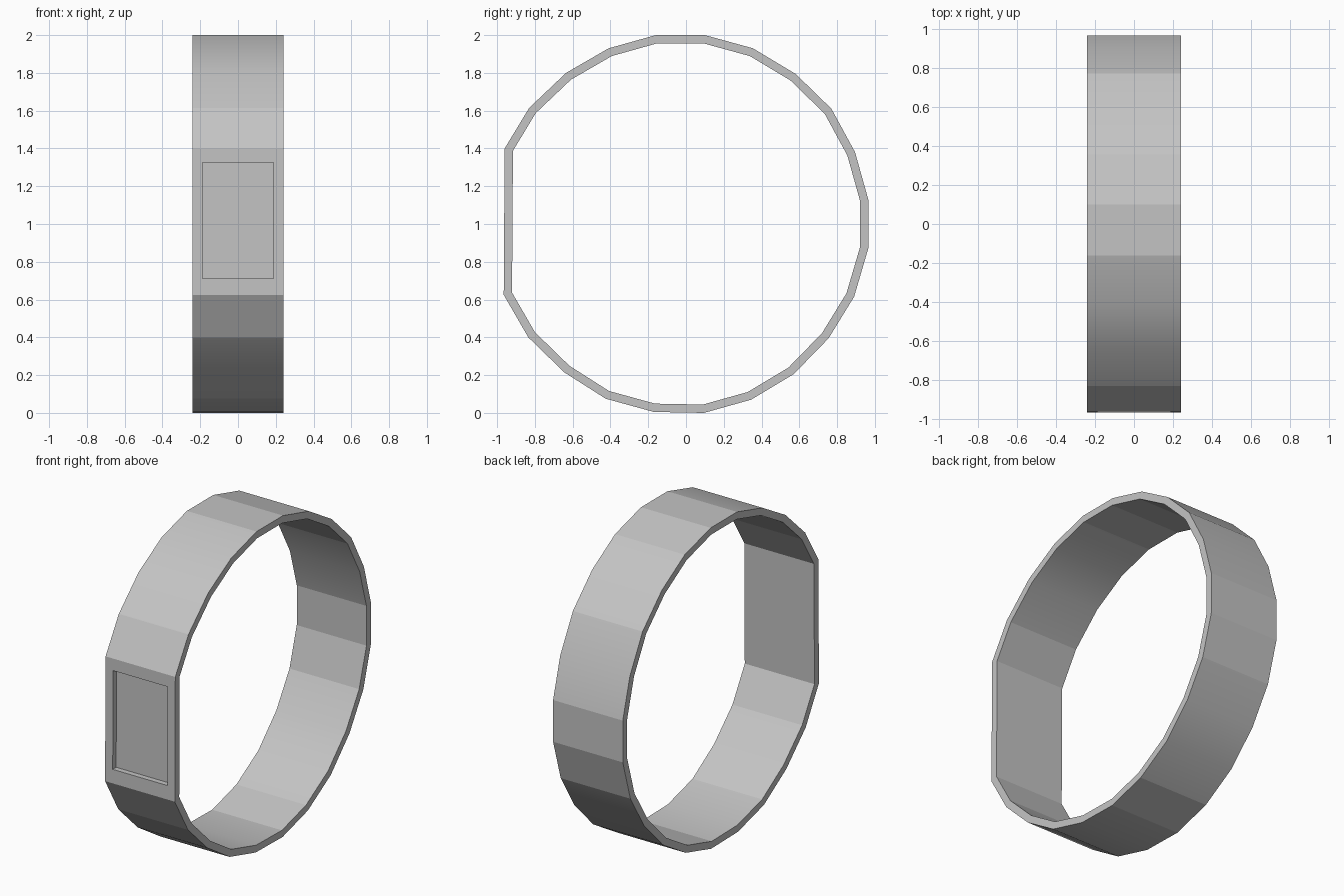
import bpy, bmesh, math
from mathutils import Vector

old = bpy.data.objects.get("Cube")
if old:
    bpy.data.objects.remove(old, do_unlink=True)

HALF_WIDTH = 0.24
THICKNESS = 0.044
RECESS_DEPTH = 0.034

# Single grey finish
grey = bpy.data.materials.new("plain grey")
grey.use_nodes = True
colour = (0.55, 0.55, 0.55, 1)
grey.diffuse_color = colour
grey.node_tree.nodes["Principled BSDF"].inputs["Base Color"].default_value = colour

# Outer side outline (y, z), clockwise from the top of the flat front
outline = [(-0.96, 1.40), (-0.83, 1.615), (-0.635, 1.80), (-0.41, 1.93),
           (-0.16, 2.0), (0.10, 2.0), (0.355, 1.93), (0.58, 1.795),
           (0.77, 1.61), (0.895, 1.38), (0.965, 1.13), (0.965, 0.87),
           (0.89, 0.615), (0.755, 0.395), (0.57, 0.205), (0.345, 0.07),
           (0.095, 0.0), (-0.17, 0.005), (-0.425, 0.075), (-0.645, 0.215),
           (-0.835, 0.40), (-0.965, 0.625)]
outer = [Vector(p) for p in outline]
N = len(outer)


def inward(points, dist):
    """Mitred inward offset of a clockwise loop."""
    result = []
    for i, p in enumerate(points):
        a = (p - points[i - 1]).normalized()
        b = (points[(i + 1) % N] - p).normalized()
        na, nb = Vector((a.y, -a.x)), Vector((b.y, -b.x))
        result.append(p + (na + nb) * dist / (1 + na.dot(nb)))
    return result


# Band: four loops joined into a closed ring
bm = bmesh.new()
inner = inward(outer, THICKNESS)
loops = [[bm.verts.new((x, p.x, p.y)) for p in pts]
         for pts, x in ((outer, -HALF_WIDTH), (outer, HALF_WIDTH),
                        (inner, HALF_WIDTH), (inner, -HALF_WIDTH))]
front = None
for k in range(4):
    a, b = loops[k], loops[(k + 1) % 4]
    for i in range(N):
        j = (i + 1) % N
        f = bm.faces.new((a[i], b[i], b[j], a[j]))
        f.smooth = k in (0, 2)
        if k == 0 and i == N - 1:
            front = f
bmesh.ops.recalc_face_normals(bm, faces=bm.faces[:])

# Rectangular display recess in the flat front
bmesh.ops.inset_individual(bm, faces=[front], thickness=0.05)
for v in front.verts:
    top = v.co.z > 1
    v.co.x = math.copysign(0.188, v.co.x)
    v.co.z = 1.325 if top else 0.712
    v.co.y = -0.965 + 0.005 * (v.co.z - 0.625) / 0.775
new = bmesh.ops.extrude_discrete_faces(bm, faces=[front])["faces"]
for f in new:
    for v in f.verts:
        v.co.y += RECESS_DEPTH
bmesh.ops.recalc_face_normals(bm, faces=bm.faces[:])

mesh = bpy.data.meshes.new("wrist_band")
bm.to_mesh(mesh)
bm.free()
mesh.materials.append(grey)
band = bpy.data.objects.new("wrist_band", mesh)
bpy.context.collection.objects.link(band)

# Soft shading across the shallowest bends only
bpy.context.view_layer.objects.active = band
band.select_set(True)
bpy.ops.object.shade_smooth_by_angle(angle=math.radians(15))
